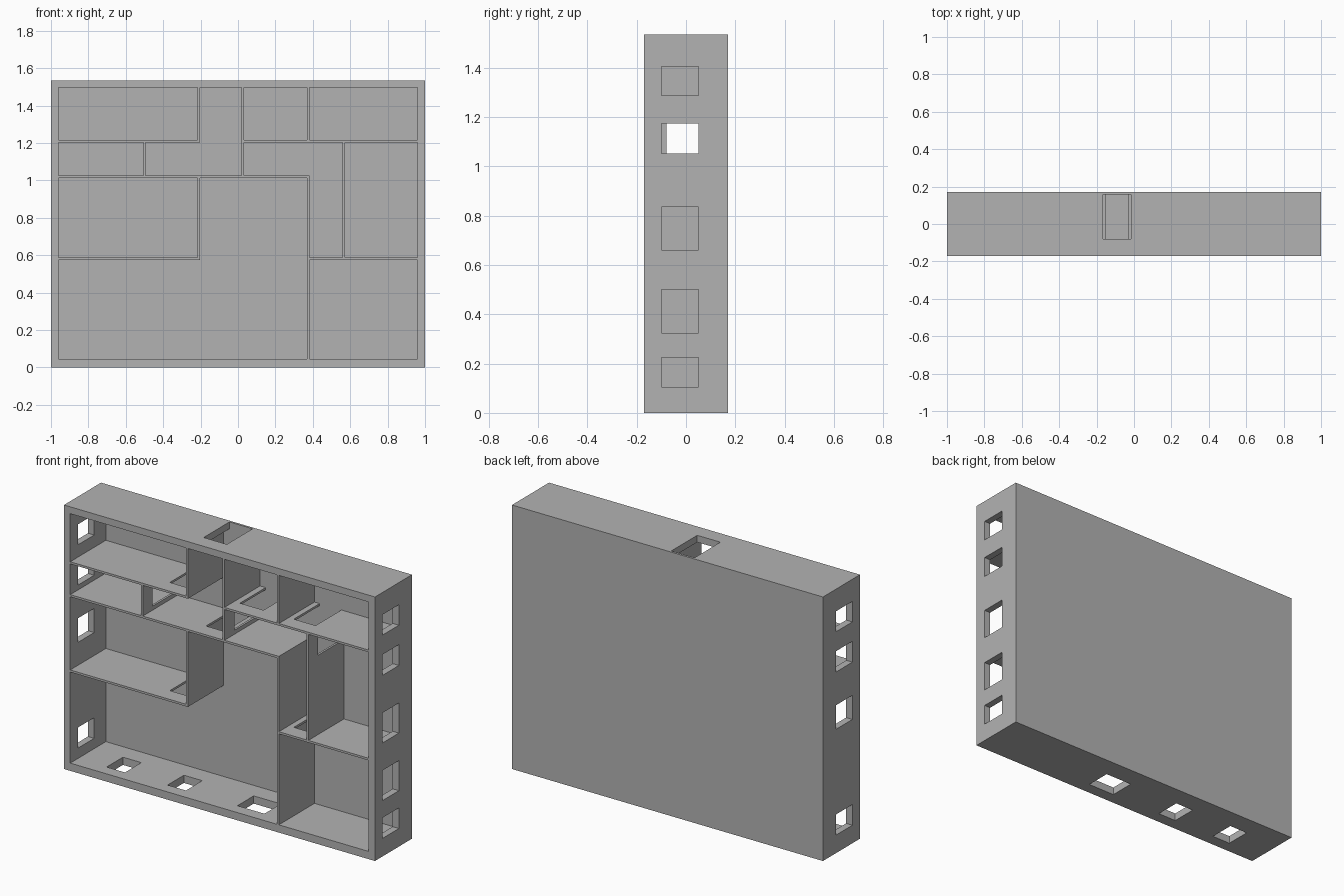
import bpy
import bmesh
from mathutils import Matrix, Vector

default = bpy.data.objects.get("Cube")
if default:
    bpy.data.objects.remove(default, do_unlink=True)

grey = bpy.data.materials.new("plain_grey")
grey.use_nodes = True
grey.diffuse_color = (0.45, 0.45, 0.45, 1)
grey.node_tree.nodes["Principled BSDF"].inputs["Base Color"].default_value = grey.diffuse_color

FRONT, BACK, INNER_BACK = -0.17, 0.17, 0.157
SIDE, FLOOR, CEILING, TOP = 0.96, 0.045, 1.495, 1.535
THICK = 0.0125


def box(name, xs, ys, zs):
    """Box from its three ranges."""
    lo, hi = (Vector(v) for v in zip(xs, ys, zs))
    bm = bmesh.new()
    bmesh.ops.create_cube(bm, size=1, matrix=Matrix.Translation((lo + hi) / 2)
                          @ Matrix.Diagonal((*(hi - lo), 1)))
    mesh = bpy.data.meshes.new(name)
    bm.to_mesh(mesh)
    bm.free()
    mesh.materials.append(grey)
    obj = bpy.data.objects.new(name, mesh)
    bpy.context.collection.objects.link(obj)
    return obj


def cut(obj, xs, ys, zs):
    """Cut a box-shaped opening and discard the cutter."""
    cutter = box("cutter", xs, ys, zs)
    cutter.hide_render = True
    mod = obj.modifiers.new("opening", "BOOLEAN")
    mod.operation, mod.solver, mod.object = "DIFFERENCE", "EXACT", cutter
    bpy.context.view_layer.objects.active = obj
    bpy.ops.object.modifier_apply(modifier=mod.name)
    bpy.data.objects.remove(cutter, do_unlink=True)


# Outer case, hollow and open at the front
case = box("outer_case", (-1, 1), (FRONT, BACK), (0, TOP))
cut(case, (-SIDE, SIDE), (FRONT - 0.1, INNER_BACK), (FLOOR, CEILING))

# Windows in the side walls
WINDOW_Y = (-0.1, 0.05)
SHARED = [(0.105, 0.225), (1.053, 1.174), (1.287, 1.406)]
for zs in SHARED + [(0.72, 0.86)]:
    cut(case, (-1.1, -0.9), WINDOW_Y, zs)
for zs in SHARED + [(0.325, 0.5), (0.66, 0.835)]:
    cut(case, (0.9, 1.1), WINDOW_Y, zs)

# Openings in the floor and the roof
for xs in [(-0.775, -0.657), (-0.383, -0.265), (0.066, 0.24)]:
    cut(case, xs, WINDOW_Y, (-0.1, 0.1))
cut(case, (-0.165, -0.016), (-0.08, INNER_BACK), (1.45, 1.6))

# Shelves: name, x range, underside, hatch x ranges
LOW, MID, HIGH = 0.574, 1.012, 1.203
HATCH_Y = (-0.08, INNER_BACK + 0.05)
SHELVES = [
    ("low_left_shelf", (-SIDE, -0.203), LOW, [(-0.383, -0.235)]),
    ("low_right_shelf", (0.382, SIDE), LOW, [(0.415, 0.545)]),
    ("middle_shelf", (-SIDE, 0.382), MID, [(-0.15, -0.032)]),
    ("high_left_shelf", (-SIDE, -0.203), HIGH, [(-0.383, -0.235)]),
    ("high_right_shelf", (0.019, SIDE), HIGH, [(0.068, 0.22), (0.415, 0.555)]),
]
for name, xs, z, hatches in SHELVES:
    shelf = box(name, xs, (FRONT, INNER_BACK), (z, z + THICK))
    for hatch in hatches:
        cut(shelf, hatch, HATCH_Y, (z - 0.1, z + 0.1))

# Upright partitions: name, left face, z range, has a doorway
PARTITIONS = [
    ("low_left_partition", -0.2155, (LOW + THICK, MID), False),
    ("tall_partition", 0.3695, (FLOOR, MID), False),
    ("right_partition", 0.559, (LOW + THICK, HIGH), True),
    ("corridor_left_partition", -0.506, (MID + THICK, HIGH), True),
    ("corridor_right_partition", 0.0195, (MID + THICK, HIGH), True),
    ("top_left_partition", -0.2155, (HIGH + THICK, CEILING), False),
    ("top_middle_partition", 0.0195, (HIGH + THICK, CEILING), False),
    ("top_right_partition", 0.3695, (HIGH + THICK, CEILING), False),
]
for name, x, zs, doorway in PARTITIONS:
    wall = box(name, (x, x + THICK), (FRONT, INNER_BACK), zs)
    if doorway:
        cut(wall, (x - 0.1, x + 0.1), HATCH_Y, (1.048, 1.178))
